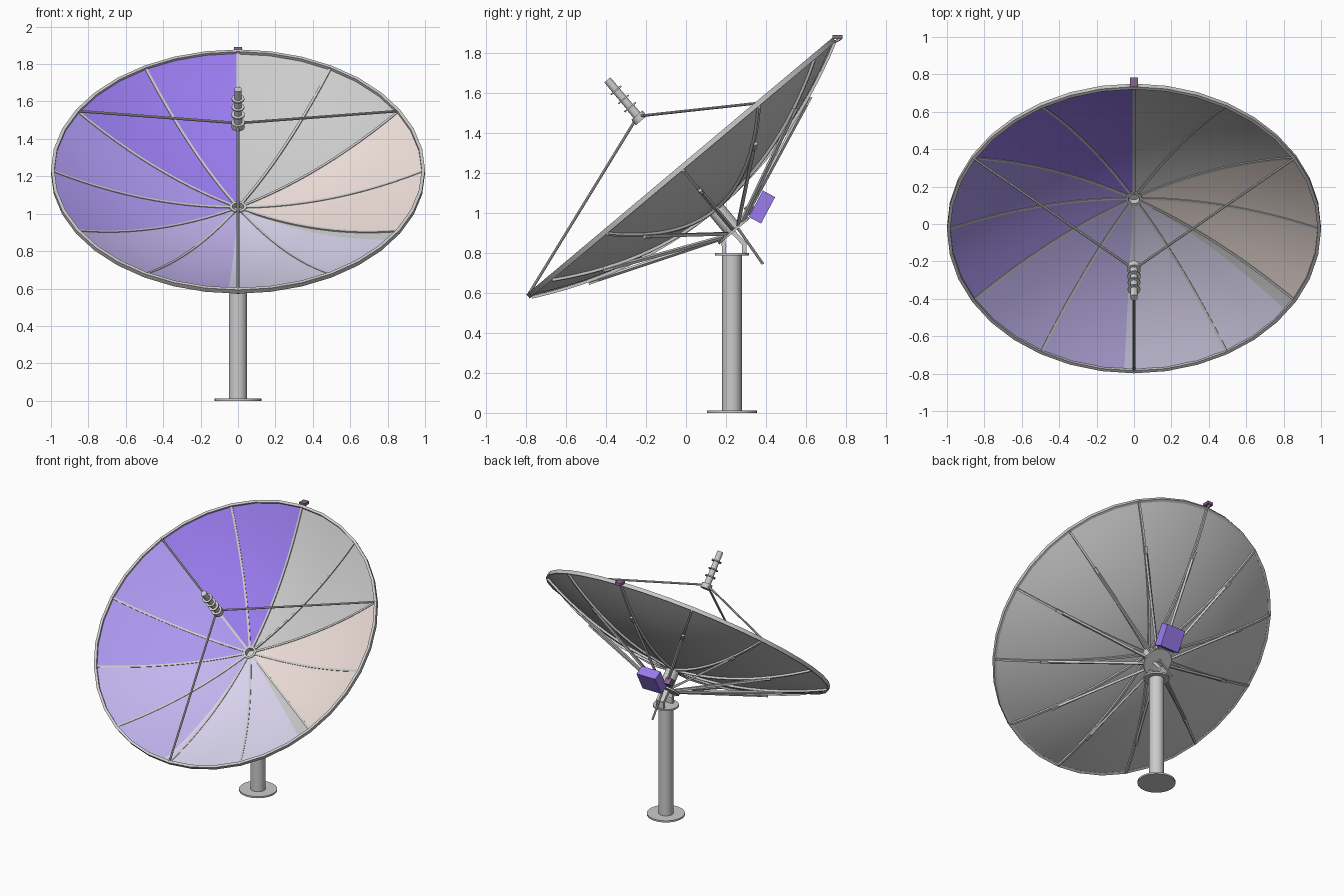
import bpy, bmesh, math
from mathutils import Matrix, Vector

if "Cube" in bpy.data.objects:
    bpy.data.objects.remove(bpy.data.objects["Cube"])

# Dish frame: origin at the bowl vertex, local z along the dish axis
DISH = Matrix.Translation((0, 0.14, 1.03)) @ Matrix.Rotation(math.radians(40), 4, 'X')
WORLD = Matrix.Identity(4)
DEPTH = 0.26


def material(name, rgb):
    m = bpy.data.materials.new(name)
    m.diffuse_color = (*rgb, 1)
    m.use_nodes = True
    m.node_tree.nodes["Principled BSDF"].inputs["Base Color"].default_value = m.diffuse_color
    return m


def finish(name, bm, matrix=WORLD, mat=None, smooth=True):
    bmesh.ops.recalc_face_normals(bm, faces=bm.faces)
    me = bpy.data.meshes.new(name)
    bm.to_mesh(me)
    bm.free()
    ob = bpy.data.objects.new(name, me)
    bpy.context.collection.objects.link(ob)
    ob.matrix_world = matrix
    if mat:
        me.materials.append(mat)
    if smooth:
        bpy.ops.object.select_all(action='DESELECT')
        ob.select_set(True)
        bpy.context.view_layer.objects.active = ob
        bpy.ops.object.shade_smooth_by_angle(angle=math.radians(35))
    return ob


def lathe(name, profile, matrix=WORLD, n=32, closed=False):
    """Spin (radius, height) points about local z."""
    bm = bmesh.new()
    pts = [bm.verts.new((r, 0, z)) for r, z in profile]
    edges = [bm.edges.new(p) for p in zip(pts, pts[1:])]
    if closed:
        edges.append(bm.edges.new((pts[-1], pts[0])))
    bmesh.ops.spin(bm, geom=pts + edges, cent=(0, 0, 0), axis=(0, 0, 1),
                   angle=math.tau, steps=n, use_duplicate=False)
    bmesh.ops.remove_doubles(bm, verts=bm.verts, dist=1e-5)
    return finish(name, bm, matrix)


def box(name, centre, size, matrix=WORLD, mat=None, tilt=0):
    bm = bmesh.new()
    bmesh.ops.create_cube(bm, size=1)
    local = Matrix.Translation(centre) @ Matrix.Rotation(math.radians(tilt), 4, 'X')
    bmesh.ops.transform(bm, matrix=local @ Matrix.Diagonal((*size, 1)), verts=bm.verts)
    return finish(name, bm, matrix, mat, smooth=False)


def rod(name, a, b, radius, matrix=WORLD, n=8):
    a, b = Vector(a), Vector(b)
    bm = bmesh.new()
    rot = (b - a).to_track_quat('Z', 'Y').to_matrix().to_4x4()
    bmesh.ops.create_cone(bm, cap_ends=True, segments=n, radius1=radius, radius2=radius,
                          depth=(b - a).length,
                          matrix=Matrix.Translation((a + b) / 2) @ rot)
    return finish(name, bm, matrix, smooth=n > 4)


def bowl(r):
    return DEPTH * r * r


def polar(deg, r, z):
    t = math.radians(deg)
    return Vector((-r * math.sin(t), r * math.cos(t), z))


def sector(name, a0, a1, mat):
    """Coloured skin lying on the front of the bowl."""
    bm = bmesh.new()
    na, nr = 6, 12
    grid = []
    for i in range(na + 1):
        row = []
        for j in range(nr + 1):
            r = 0.04 + 0.945 * j / nr
            row.append(bm.verts.new(polar(a0 + (a1 - a0) * i / na, r, bowl(r) + 0.004)))
        grid.append(row)
    for i in range(na):
        for j in range(nr):
            bm.faces.new((grid[i][j], grid[i + 1][j], grid[i + 1][j + 1], grid[i][j + 1]))
    return finish(name, bm, DISH, mat)


def rib(name, deg):
    """Curved bar that shows on both faces of the bowl."""
    bm = bmesh.new()
    rings = []
    for j in range(13):
        r = 0.04 + 0.95 * j / 12
        rings.append([bm.verts.new((x, r, bowl(r) + z)) for x, z in
                      ((-0.007, 0.008), (0.007, 0.008), (0.007, -0.022), (-0.007, -0.022))])
    for p, q in zip(rings, rings[1:]):
        for k in range(4):
            bm.faces.new((p[k], p[(k + 1) % 4], q[(k + 1) % 4], q[k]))
    bm.faces.new(rings[0])
    bm.faces.new(rings[-1])
    return finish(name, bm, DISH @ Matrix.Rotation(math.radians(deg), 4, 'Z'))


blue = material("deep_blue", (0.32, 0.2, 0.85))
dark = material("dark_purple", (0.25, 0.14, 0.26))

# Bowl shell and rim band
radii = [0.03 + 0.96 * i / 14 for i in range(15)]
lathe("dish_shell", [(r, bowl(r)) for r in radii] + [(r, bowl(r) - 0.007) for r in reversed(radii)],
      DISH, 36, True)
lathe("dish_rim", [(0.982, 0.242), (1.0, 0.242), (1.0, 0.268), (0.982, 0.268)], DISH, 36, True)

# Coloured front panels
sector("panel_upper_left", 0, 60, blue)
sector("panel_left", 60, 120, material("mid_blue", (0.41, 0.31, 0.86)))
sector("panel_lower_left", 120, 177, material("light_violet", (0.54, 0.46, 0.86)))
sector("panel_lower_right", 177, 235, material("lavender", (0.71, 0.67, 0.87)))
sector("panel_right", 240, 300, material("pale_pink", (0.86, 0.74, 0.7)))

# Ribs with their back struts
for i in range(12):
    a = i * 30
    rib(f"rib_{i + 1}", a)
    rod(f"back_strut_{i + 1}", polar(a, 0.07, -0.145), polar(a, 0.72, 0.112), 0.011, DISH, 4)
    box(f"strut_clip_{i + 1}", (0, 0.7, 0.108), (0.018, 0.05, 0.03),
        DISH @ Matrix.Rotation(math.radians(a), 4, 'Z'), tilt=20)

# Hub tube, front ring and back plate
lathe("hub", [(0.03, -0.16), (0.1, -0.16), (0.1, -0.148), (0.045, -0.148),
              (0.045, 0.012), (0.03, 0.012)], DISH, 32, True)
lathe("hub_core", [(0, -0.158), (0.03, -0.158), (0.03, -0.02), (0, -0.02)], DISH, 24)

# Feed horn and its three stays
lathe("feed_horn", [(0, 0.565), (0.036, 0.565), (0.036, 0.60), (0.022, 0.60),
                    (0.022, 0.648), (0.036, 0.648), (0.036, 0.656), (0.02, 0.656),
                    (0.02, 0.70), (0.034, 0.70), (0.034, 0.707), (0.02, 0.707),
                    (0.02, 0.758), (0.034, 0.758), (0.034, 0.766), (0.02, 0.766),
                    (0.02, 0.83), (0, 0.83)], DISH, 24)
for i, a in enumerate((60, 180, 300)):
    rod(f"feed_stay_{i + 1}", polar(a, 0.99, 0.262), polar(a, 0.025, 0.585), 0.007, DISH)

# Mast with base and top flanges
MAST = Matrix.Translation((0, 0.23, 0))
lathe("mast", [(0, 0), (0.125, 0), (0.125, 0.012), (0.049, 0.012), (0.049, 0.788),
               (0.085, 0.788), (0.085, 0.8), (0, 0.8)], MAST, 32)

# Yoke arms between mast and hub
for name, path in (("front_yoke", ((0.19, 0.8), (0.19, 0.835), (0.18, 0.89))),
                   ("rear_yoke", ((0.292, 0.8), (0.292, 0.845), (0.24, 0.9)))):
    for k, (p, q) in enumerate(zip(path, path[1:])):
        c = ((p[0] + q[0]) / 2, (p[1] + q[1]) / 2)
        length = math.dist(p, q) + 0.012
        tilt = math.degrees(math.atan2(q[1] - p[1], q[0] - p[0]))
        box(f"{name}_{k + 1}", (0, *c), (0.06, length, 0.022), tilt=tilt)

# Adjusting rod
rod("adjusting_rod", (0, 0.255, 0.93), (0, 0.385, 0.745), 0.007)

# Equipment box, side knob and rim beacon
box("equipment_box", (0.01, 0.38, 1.03), (0.15, 0.15, 0.07), mat=blue, tilt=62)
box("side_knob", (-0.09, 0.32, 1.02), (0.045, 0.045, 0.045), mat=dark, tilt=40)
box("side_knob_arm", (-0.05, 0.29, 0.98), (0.06, 0.06, 0.015), tilt=45)
box("rim_beacon", (0, 0.758, 1.881), (0.045, 0.05, 0.02), mat=dark)
rod("beacon_bracket", (0, 0.725, 1.845), (0, 0.775, 1.873), 0.007, n=6)
